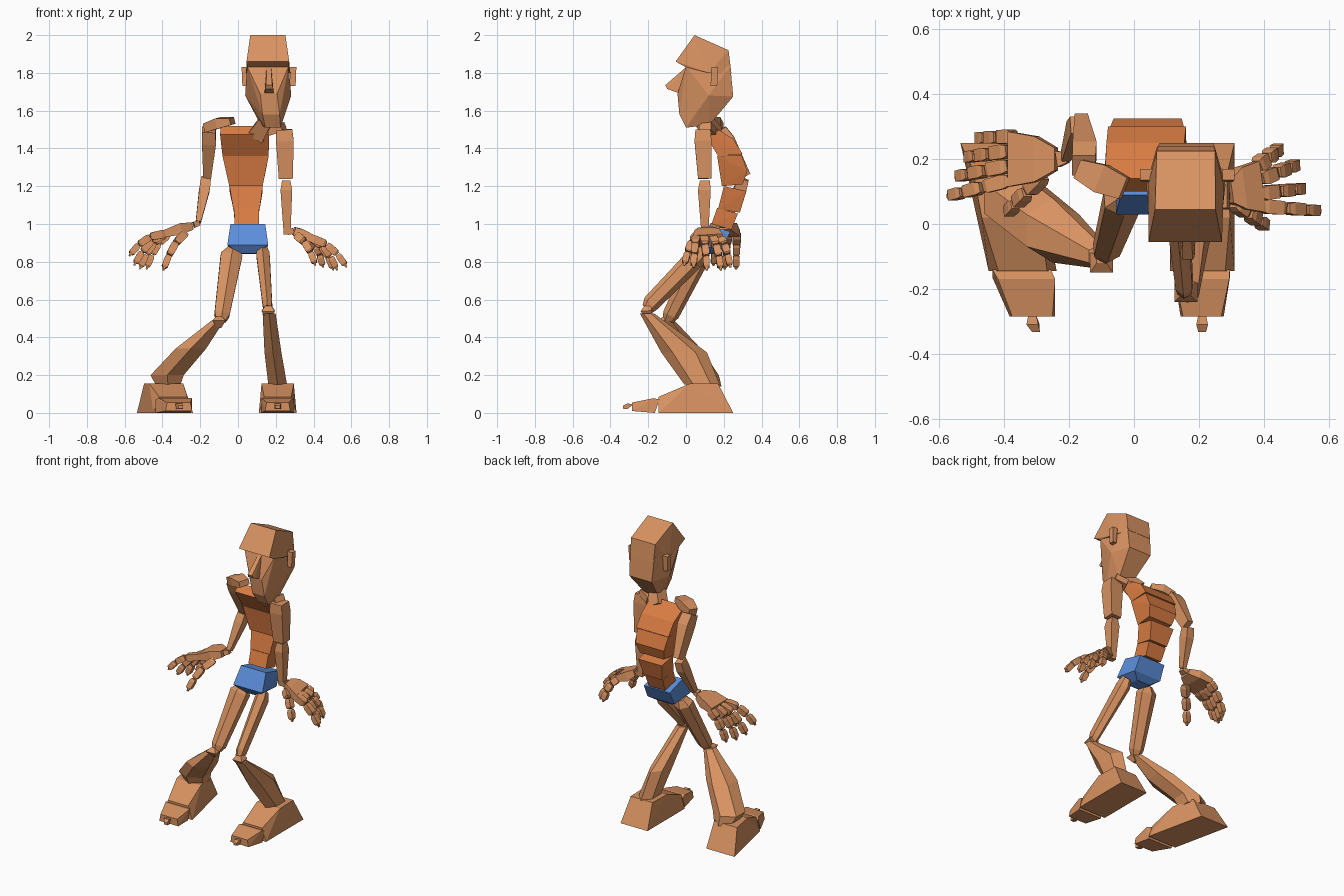
import bpy, bmesh, math
from mathutils import Vector as V

def mat(name, col):
    m = bpy.data.materials.new(name)
    m.diffuse_color = (*col, 1)
    return m

SKIN = mat("skin", (.69, .29, .12))
SHIRT = mat("torso_tan", (.69, .20, .055))
BLUE = mat("shorts_blue", (.107, .274, .71))

def finish(name, bm, m):
    bmesh.ops.recalc_face_normals(bm, faces=bm.faces)
    me = bpy.data.meshes.new(name)
    bm.to_mesh(me)
    bm.free()
    me.materials.append(m)
    bpy.context.collection.objects.link(bpy.data.objects.new(name, me))

def hull(name, pairs, m=SKIN):
    """Convex block from left/right point pairs: (x centre, half width, y, z)."""
    bm = bmesh.new()
    for x, w, y, z in pairs:
        for s in (-1, 1):
            bm.verts.new((x + s * w, y, z))
    bmesh.ops.convex_hull(bm, input=bm.verts)
    bmesh.ops.dissolve_limit(bm, angle_limit=.03, verts=bm.verts, edges=bm.edges)
    finish(name, bm, m)

def limbs(name, pieces, sides=4, flat=False, m=SKIN):
    """Each piece is a list of rings (x, y, z, half u, half v), lofted together."""
    bm = bmesh.new()
    for rings in pieces:
        cs = [V(r[:3]) for r in rings]
        t = (cs[-1] - cs[0]).normalized()
        u = V((1, 0, 0)) if flat else t.cross(V((0, 1, 0))).normalized()
        v = V((0, 1, 0)) if flat else u.cross(t)
        k = math.sqrt(2) if sides == 4 else 1.1
        loops = []
        for c, r in zip(cs, rings):
            loops.append([bm.verts.new(c + u * (k * r[3] * math.cos(a)) + v * (k * r[4] * math.sin(a)))
                          for a in ((i + .5) * 2 * math.pi / sides for i in range(sides))])
        for a, b in zip(loops, loops[1:]):
            for i in range(sides):
                j = (i + 1) % sides
                bm.faces.new((a[i], a[j], b[j], b[i]))
        bm.faces.new(loops[0])
        bm.faces.new(loops[-1])
    finish(name, bm, m)

def finger(name, base, tip, r=.02):
    """Three knuckle blocks along an arched path, with a small pointed nail."""
    a, c = V(base), V(tip)
    b = a.lerp(c, .6) + V((0, 0, .07))
    pos = lambda t: a * (1 - t) ** 2 + b * (2 * t * (1 - t)) + c * t * t
    pieces = []
    for t0, t1, k in ((0, .37, 1), (.39, .69, .9), (.71, .95, .8)):
        p, q = pos(t0), pos(t1)
        pieces.append([(*p, r * .75 * k, r * .75 * k), (*p.lerp(q, .25), r * k, r * k),
                       (*p.lerp(q, .85), r * .95 * k, r * .95 * k), (*q, r * .6 * k, r * .6 * k)])
    pieces.append([(*pos(.94), .008, .01), (*pos(1), .004, .005)])
    limbs(name, pieces)

# Head: cranium with overhanging brow, face wedge, nose, ears
hull("cranium", [(.158, .093, .045, 2.0), (.158, .113, -.055, 1.86), (.158, .11, 0, 1.83),
                 (.16, .09, .225, 1.92), (.16, .117, .12, 1.80), (.16, .085, .24, 1.80)])
hull("face", [(.158, .11, 0, 1.835), (.16, .09, .235, 1.835), (.16, .122, .12, 1.68),
              (.162, .083, .25, 1.675), (.162, .045, -.045, 1.69), (.175, .045, -.035, 1.58),
              (.185, .04, 0, 1.51), (.17, .05, .125, 1.525)])
hull("nose", [(.163, .012, 0, 1.83), (.163, .012, .02, 1.69), (.165, .025, -.03, 1.69),
              (.165, .016, -.11, 1.735), (.165, .022, -.10, 1.715)])
for side, x in (("right", .037), ("left", .291)):
    hull(side + "_ear", [(x, .014, .13, 1.73), (x, .014, .165, 1.73),
                         (x, .018, .135, 1.83), (x, .018, .17, 1.83)])
limbs("neck", [[(.10, .15, 1.47, .045, .045), (.15, .09, 1.55, .035, .04)]])

# Torso blocks from shoulders to hips
hull("upper_chest", [(.035, .13, .10, 1.475), (.035, .125, .14, 1.52), (.035, .12, .25, 1.45),
                     (.04, .12, .30, 1.37), (.04, .122, .17, 1.36)], SHIRT)
hull("chest", [(.04, .122, .165, 1.36), (.04, .115, .295, 1.365), (.042, .105, .325, 1.28),
               (.042, .088, .30, 1.21), (.042, .088, .19, 1.2)], SHIRT)
hull("abdomen", [(.043, .088, .20, 1.2), (.043, .088, .32, 1.175),
                 (.045, .066, .285, 1.06), (.045, .07, .17, 1.08)], SHIRT)
hull("waist", [(.045, .066, .165, 1.085), (.045, .066, .275, 1.055),
               (.047, .06, .24, .97), (.047, .065, .135, 1.0)], SHIRT)
hull("pelvis", [(.052, .092, .09, 1.0), (.052, .095, .235, .96), (.052, .108, .03, .89),
                (.052, .05, .06, .845), (.052, .10, .19, .87), (.052, .05, .15, .84)], BLUE)

# Arms
limbs("right_collar", [[(-.03, .11, 1.545, .018, .035), (-.10, .14, 1.535, .028, .045),
                        (-.17, .17, 1.51, .024, .03)]])
limbs("left_collar", [[(.17, .13, 1.49, .02, .03), (.24, .10, 1.515, .022, .035)]])
limbs("right_upper_arm", [[(-.155, .18, 1.50, .036, .035), (-.153, .215, 1.44, .037, .045),
                           (-.163, .31, 1.25, .02, .034)]])
limbs("left_upper_arm", [[(.245, .09, 1.50, .042, .04), (.248, .09, 1.44, .047, .045),
                          (.253, .10, 1.24, .037, .036)]])
limbs("right_forearm", [[(-.17, .305, 1.24, .026, .028), (-.178, .285, 1.18, .028, .034),
                         (-.21, .21, 1.01, .014, .018)]])
limbs("left_forearm", [[(.255, .10, 1.23, .022, .026), (.256, .097, 1.18, .031, .034),
                        (.26, .10, .945, .018, .018)]])

# Hands: wrist, palm, four fingers and thumb
limbs("right_palm", [[(-.205, .205, 1.005, .014, .016), (-.235, .2, .995, .016, .025)],
                     [(-.24, .2, .99, .02, .035), (-.30, .2, .975, .03, .07), (-.385, .2, .95, .02, .085)]])
limbs("left_palm", [[(.262, .10, .955, .014, .016), (.295, .10, .965, .016, .025)],
                    [(.295, .10, .965, .02, .035), (.33, .11, .945, .03, .065), (.39, .115, .925, .02, .08)]])
NAMES = ("index", "middle", "ring", "little", "thumb")
RIGHT = [((-.385, .135, .95), (-.575, .085, .83)), ((-.385, .18, .95), (-.55, .145, .78)),
         ((-.385, .225, .95), (-.52, .205, .76)), ((-.37, .27, .945), (-.485, .265, .76)),
         ((-.28, .15, .95), (-.395, .03, .755))]
LEFT = [((.39, .055, .925), (.575, .04, .77)), ((.39, .095, .925), (.525, .11, .755)),
        ((.39, .14, .925), (.505, .185, .755)), ((.38, .18, .92), (.45, .235, .77)),
        ((.31, .065, .94), (.41, -.01, .78))]
for side, digits in (("right", RIGHT), ("left", LEFT)):
    for n, (b, t) in zip(NAMES, digits):
        finger(f"{side}_{n}", b, t, .022)

# Legs
limbs("right_thigh", [[(-.025, .09, .87, .03, .03), (-.035, .075, .83, .06, .05),
                       (-.085, -.08, .52, .042, .04), (-.09, -.095, .49, .028, .028)]], 6)
limbs("left_thigh", [[(.13, .09, .87, .025, .03), (.133, .06, .83, .037, .05),
                      (.155, -.185, .58, .027, .042), (.156, -.205, .55, .022, .03)]], 6)
limbs("right_shin", [[(-.105, -.10, .49, .035, .035), (-.25, -.02, .34, .085, .09),
                      (-.375, .08, .20, .092, .085), (-.37, .10, .14, .065, .08)]], 6, True)
limbs("left_shin", [[(.165, -.205, .525, .036, .035), (.185, -.01, .32, .047, .11),
                     (.21, .085, .15, .052, .085)]], 6, True)
limbs("kneecaps", [[(-.10, -.105, .51, .015, .015), (-.10, -.12, .49, .035, .03), (-.10, -.105, .45, .012, .012)],
                   [(.16, -.205, .57, .015, .015), (.16, -.21, .54, .035, .03), (.16, -.2, .5, .012, .012)]])

# Feet: the right one is turned, so its centre line slants by k
for side, x, k, w in (("right", -.375, -.22, 1.0), ("left", .21, 0, .95)):
    c = lambda y: x + k * y
    hull(side + "_foot", [(c(.25), .105 * w, .25, 0), (c(.17), .085 * w, .17, .155),
                          (c(.02), .09 * w, .02, .155), (c(-.145), .075 * w, -.145, .085),
                          (c(-.145), .105 * w, -.145, 0)])
    hull(side + "_toes", [(c(-.13), .09 * w, -.14, .07), (c(-.13), .09 * w, -.165, 0),
                          (c(-.2), .088 * w, -.17, .078), (c(-.28), .062 * w, -.285, .055),
                          (c(-.28), .07 * w, -.285, .01)])
    hull(side + "_toe_tip", [(c(-.28), .012, -.28, .045), (c(-.28), .018, -.31, .05),
                             (c(-.3), .018, -.31, .02), (c(-.33), .012, -.333, .022),
                             (c(-.33), .012, -.333, .038)])
